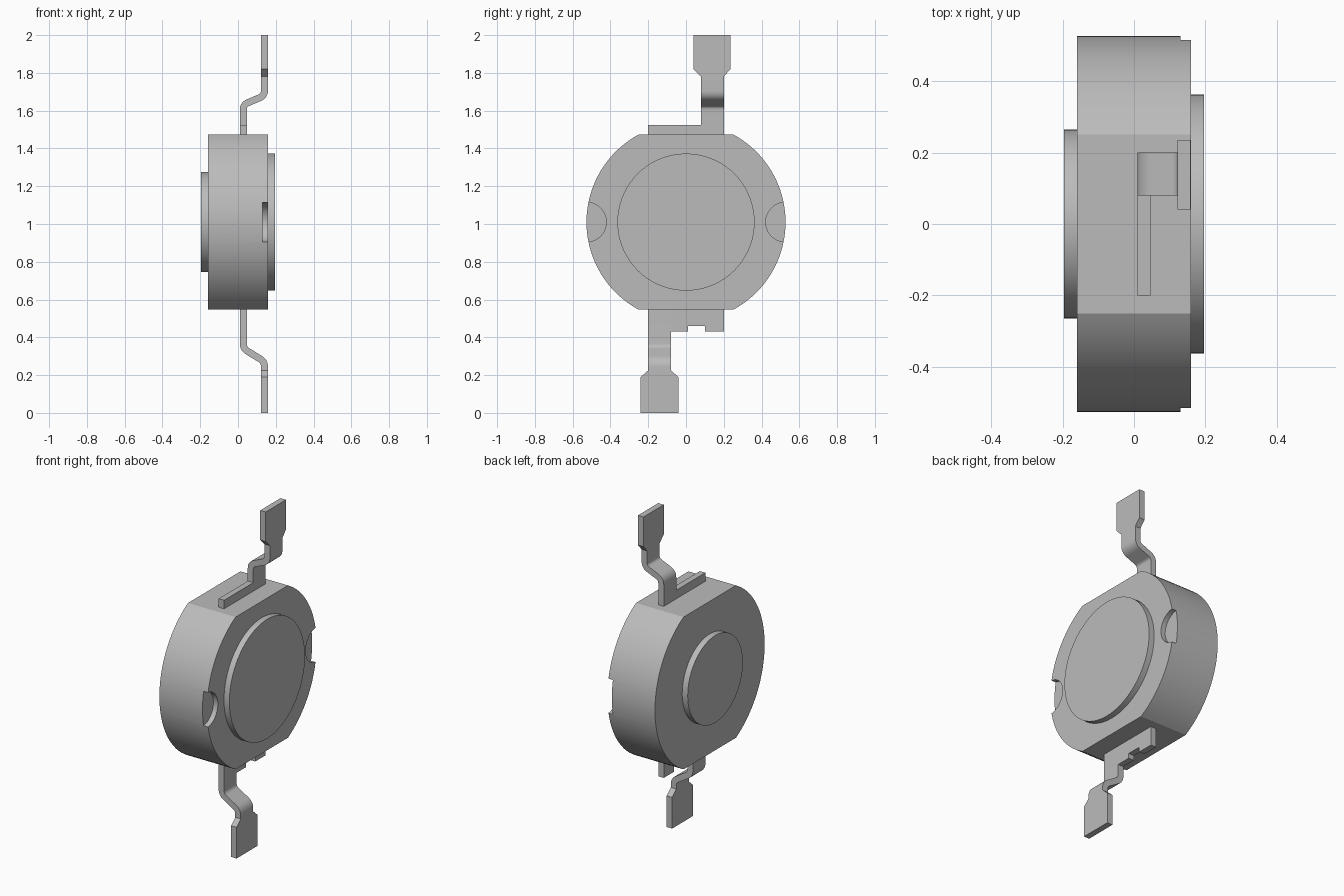
import bpy, bmesh
from math import asin, cos, sin, pi, radians
from mathutils import Vector

if "Cube" in bpy.data.objects:
    bpy.data.objects.remove(bpy.data.objects["Cube"], do_unlink=True)

grey = bpy.data.materials.new("plain grey")
grey.use_nodes = True
COLOUR = (0.5, 0.5, 0.5, 1)
grey.diffuse_color = COLOUR
grey.node_tree.nodes["Principled BSDF"].inputs["Base Color"].default_value = COLOUR

MID_Z = 1.01      # height of the disc axis
HALF = 0.0185     # half thickness of the sheet metal


def finish(name, bm):
    bmesh.ops.recalc_face_normals(bm, faces=bm.faces)
    mesh = bpy.data.meshes.new(name)
    bm.to_mesh(mesh)
    bm.free()
    obj = bpy.data.objects.new(name, mesh)
    bpy.context.collection.objects.link(obj)
    mesh.materials.append(grey)
    return obj


def smooth(obj):
    bpy.ops.object.select_all(action='DESELECT')
    obj.select_set(True)
    bpy.context.view_layer.objects.active = obj
    bpy.ops.object.shade_smooth_by_angle(angle=radians(25))


def prism(name, outline, x0, x1):
    """Extrude a (y, z) outline along x."""
    bm = bmesh.new()
    face = bm.faces.new([bm.verts.new((x0, y, z)) for y, z in outline])
    new = bmesh.ops.extrude_face_region(bm, geom=[face])["geom"]
    verts = [v for v in new if isinstance(v, bmesh.types.BMVert)]
    bmesh.ops.translate(bm, verts=verts, vec=(x1 - x0, 0, 0))
    return finish(name, bm)


def arc(radius, start, end, steps, y=0):
    angles = [start + (end - start) * i / steps for i in range(steps + 1)]
    return [(y + radius * cos(a), MID_Z + radius * sin(a)) for a in angles]


def disc(name, radius, x0, x1, y=0):
    return prism(name, arc(radius, 0, 2 * pi, 72, y)[:-1], x0, x1)


def rounded(path, setback=0.028, steps=6):
    """Round the inner corners of an (x, z) path."""
    pts = [Vector(p) for p in path]
    out = [pts[0]]
    for a, b, c in zip(pts, pts[1:], pts[2:]):
        p, q = b + (a - b).normalized() * setback, b + (c - b).normalized() * setback
        for i in range(steps + 1):
            t = i / steps
            out.append(p * (1 - t) ** 2 + b * 2 * t * (1 - t) + q * t * t)
    return out


def lead(name, path, pad_z, y, pad_y):
    """Bent strip of sheet metal that flares into a soldering pad."""
    pts = rounded(path)
    end = pts[-1]
    sections = [(p, y) for p in pts]
    sections += [(Vector((end.x, pad_z[0])), y),
                 (Vector((end.x, pad_z[1])), pad_y),
                 (Vector((end.x, pad_z[2])), pad_y)]
    bm = bmesh.new()
    rings = []
    for i, (p, (y0, y1)) in enumerate(sections):
        before = (p - sections[i - 1][0]).normalized() if i else None
        after = (sections[i + 1][0] - p).normalized() if i + 1 < len(sections) else before
        before = before or after
        tangent = (before + after).normalized()
        off = Vector((-tangent.y, tangent.x)) * HALF / max(0.5, tangent.dot(after))
        a, b = p + off, p - off
        rings.append([bm.verts.new(v) for v in ((a.x, y0, a.y), (a.x, y1, a.y),
                                                (b.x, y1, b.y), (b.x, y0, b.y))])
    for r, s in zip(rings, rings[1:]):
        for k in range(4):
            n = (k + 1) % 4
            bm.faces.new((r[k], r[n], s[n], s[k]))
    bm.faces.new(rings[0])
    bm.faces.new(rings[-1])
    smooth(finish(name, bm))


# Round body with flats at top and bottom
R = 0.527
flat = asin(0.463 / R)
body = prism("body", arc(R, -flat, flat, 32) + arc(R, pi - flat, pi + flat, 32), -0.16, 0.16)

# Shallow half-round notches on the two edges
for side in (-1, 1):
    cutter = disc("notch_cutter", 0.105, 0.13, 0.25, side * R)
    cutter.hide_render = True
    mod = body.modifiers.new("notch", 'BOOLEAN')
    mod.operation, mod.solver, mod.object = 'DIFFERENCE', 'EXACT', cutter
    bpy.context.view_layer.objects.active = body
    bpy.ops.object.modifier_apply(modifier=mod.name)
    bpy.data.objects.remove(cutter, do_unlink=True)
smooth(body)

# Raised discs on both faces
smooth(disc("large_disc", 0.363, 0.16, 0.196))
smooth(disc("small_disc", 0.265, -0.197, -0.16))

# Cross bars beside the leads
X0, X1 = 0.028 - HALF, 0.028 + HALF
prism("top_bar", [(-0.2, 1.46), (0.08, 1.46), (0.08, 1.525), (-0.2, 1.525)], X0, X1)
prism("bottom_bar", [(-0.08, 0.56), (-0.08, 0.43), (0.01, 0.43), (0.01, 0.46),
                     (0.1, 0.46), (0.1, 0.43), (0.2, 0.43), (0.2, 0.56)], X0, X1)

# Bent leads
lead("top_lead", [(0.028, 1.46), (0.028, 1.632), (0.14, 1.679), (0.14, 1.74)],
     (1.78, 1.82, 2.0), (0.08, 0.2), (0.04, 0.235))
lead("bottom_lead", [(0.028, 0.56), (0.028, 0.34), (0.14, 0.272), (0.14, 0.24)],
     (0.225, 0.19, 0.0), (-0.2, -0.08), (-0.24, -0.04))
